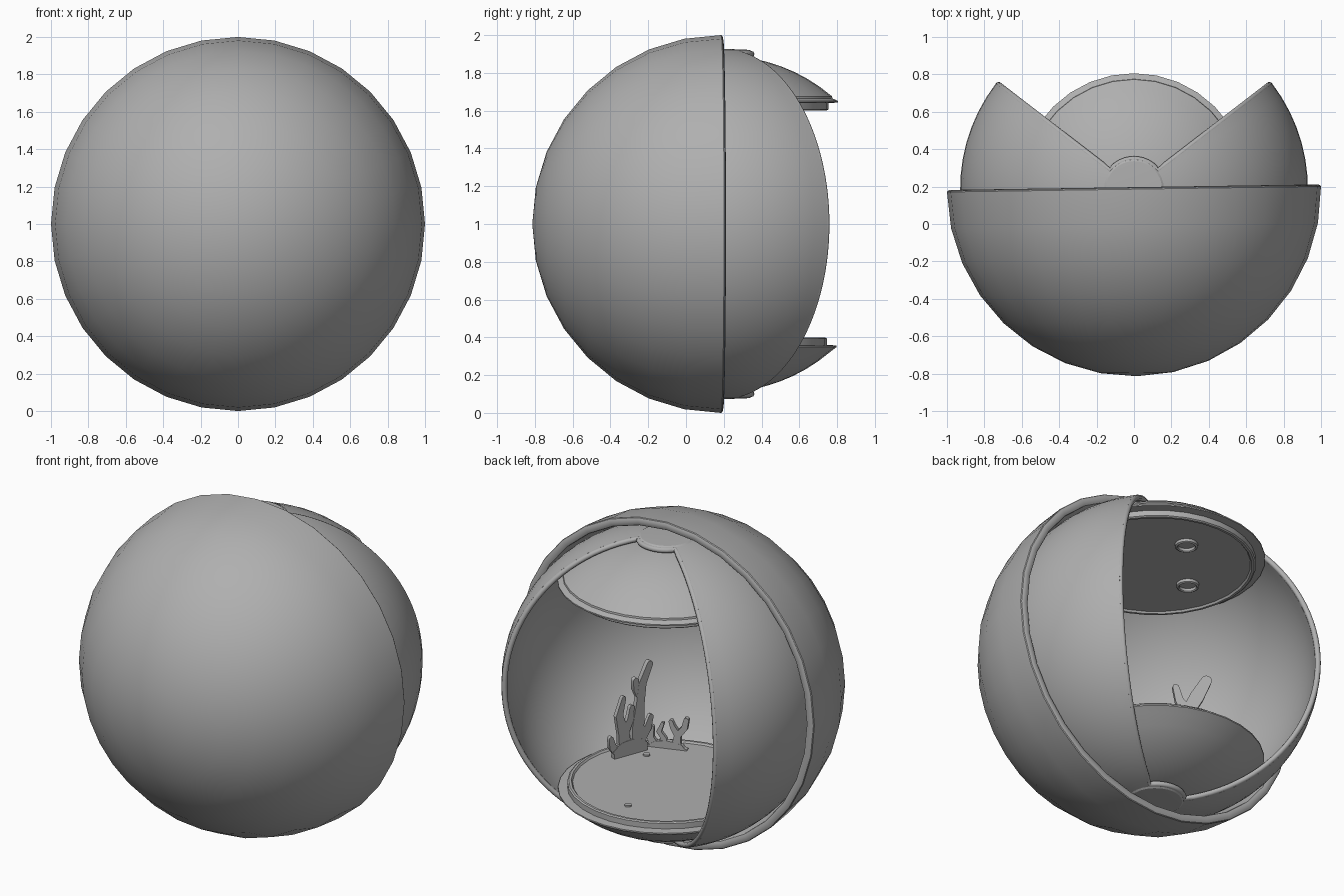
import bpy, bmesh
from math import sin, cos, pi, radians, asin
from mathutils import Vector, Matrix

if "Cube" in bpy.data.objects:
    bpy.data.objects.remove(bpy.data.objects["Cube"])

C = Vector((0, 0.186, 1.0))      # common centre of all shells
OPEN = radians(37.6)             # opening edge angle measured from the x axis
GREY = bpy.data.materials.new("mid_grey")
GREY.diffuse_color = (0.43, 0.43, 0.43, 1)
GREY.use_nodes = True
GREY.node_tree.nodes["Principled BSDF"].inputs["Base Color"].default_value = GREY.diffuse_color


def finish(name, bm, loc=C, rot=(0, 0, 0), angle=30):
    bmesh.ops.remove_doubles(bm, verts=bm.verts, dist=1e-5)
    bmesh.ops.recalc_face_normals(bm, faces=bm.faces)
    me = bpy.data.meshes.new(name)
    bm.to_mesh(me)
    bm.free()
    me.materials.append(GREY)
    ob = bpy.data.objects.new(name, me)
    bpy.context.collection.objects.link(ob)
    ob.location, ob.rotation_euler = loc, rot
    bpy.ops.object.select_all(action='DESELECT')
    ob.select_set(True)
    bpy.context.view_layer.objects.active = ob
    bpy.ops.object.shade_smooth_by_angle(angle=radians(angle))
    return ob


def lathe(bm, prof, segs=32, start=0.0, sweep=2 * pi, closed=False):
    """Turn an (r, z) profile about z; a partial sweep gets end caps."""
    full = sweep > 2 * pi - 1e-6
    rings = []
    for i in range(segs if full else segs + 1):
        a = start + sweep * i / segs
        rings.append([bm.verts.new((r * cos(a), r * sin(a), z)) for r, z in prof])
    n = len(prof)
    for i in range(segs):
        A, B = rings[i], rings[(i + 1) % len(rings)]
        for j in range(n if closed else n - 1):
            k = (j + 1) % n
            quad = [A[j], B[j], B[k], A[k]]
            if prof[j][0] < 1e-6:
                quad = [A[j], B[k], A[k]]
            elif prof[k][0] < 1e-6:
                quad = [A[j], B[j], A[k]]
            bm.faces.new(quad)
    if not full:
        bm.faces.new(rings[0])
        bm.faces.new(rings[-1])


def arc(r, a0, a1, n):
    """Points on a circle, angle measured from the pole."""
    return [(r * sin(a0 + (a1 - a0) * i / n), r * cos(a0 + (a1 - a0) * i / n))
            for i in range(n + 1)]


# Front half shell, turned about the y axis, with a rounded rim
bm = bmesh.new()
rim = [(0.975 + 0.025 * cos(t), -0.011 * sin(t)) for t in [pi * i / 6 for i in range(1, 6)]]
prof = arc(1.0, 0, pi / 2, 8) + rim + arc(0.95, pi / 2, 0, 8)
prof[0] = (0, 1.0)
prof[-1] = (0, 0.95)
lathe(bm, prof)
bmesh.ops.rotate(bm, verts=bm.verts, matrix=Matrix.Rotation(pi / 2, 3, 'X'))
finish("front_half_shell", bm, rot=(0, 0, 0.015))

# Inner shell with a wedge opening at the back
bm = bmesh.new()
a0 = asin(0.13 / 0.93)
prof = arc(0.93, a0, pi - a0, 32) + arc(0.898, pi - a0, a0, 32)
lathe(bm, prof, segs=46, start=pi - OPEN, sweep=pi + 2 * OPEN, closed=True)
finish("inner_shell", bm)

# Round hub plates at the two poles of the inner shell
for name, s in (("upper_hub", 1), ("lower_hub", -1)):
    bm = bmesh.new()
    lathe(bm, [(0, 0.928 * s), (0.15, 0.922 * s), (0.165, 0.912 * s),
               (0.165, 0.895 * s), (0.15, 0.887 * s), (0, 0.889 * s)])
    finish(name, bm)

# Bead that follows the edge of the opening
ph = asin(0.16 / 0.914)
path = [(OPEN, ph + (pi - 2 * ph) * i / 48) for i in range(49)]
path += [(OPEN + (pi - 2 * OPEN) * i / 12, pi - ph) for i in range(1, 12)]
path += [(pi - az, pi - t) for az, t in path[:49]]
path += [(pi - OPEN - (pi - 2 * OPEN) * i / 12, ph) for i in range(1, 12)]
cu = bpy.data.curves.new("opening_bead", 'CURVE')
cu.dimensions = '3D'
cu.bevel_depth = 0.0165
cu.bevel_resolution = 2
sp = cu.splines.new('POLY')
sp.points.add(len(path) - 1)
for p, (az, t) in zip(sp.points, path):
    p.co = (0.914 * sin(t) * cos(az), 0.914 * sin(t) * sin(az), 0.914 * cos(t), 1)
sp.use_cyclic_u = True
cu.materials.append(GREY)
bead = bpy.data.objects.new("opening_bead", cu)
bead.location = C
bpy.context.collection.objects.link(bead)
bpy.ops.object.select_all(action='DESELECT')
bead.select_set(True)
bpy.context.view_layer.objects.active = bead
bpy.ops.object.convert(target='MESH')
bpy.ops.object.shade_smooth_by_angle(angle=radians(50))

# Ceiling dome (with a stepped lip) and floor bowl: the same turned solid, mirrored
for name, s, lip, dy in (("ceiling_dome", 1, [(0.581, 0.665)], 0.008),
                         ("floor_bowl", -1, [], 0.0)):
    bm = bmesh.new()
    prof = arc(0.89, 0, asin(0.579 / 0.89), 8)
    prof[0] = (0, 0.89)
    prof += lip + [(0.612, 0.651), (0.612, 0.643), (0.56, 0.64), (0.56, 0.607), (0.552, 0.601),
                   (0.538, 0.601), (0.53, 0.612), (0, 0.612)]
    lathe(bm, [(r, z * s) for r, z in prof])
    finish(name, bm, C + Vector((0, dy, 0)))

# Three ring sockets under the ceiling
for i, (x, y) in enumerate([(0.015, 0.29), (-0.28, -0.05), (0.28, -0.05)]):
    bm = bmesh.new()
    lathe(bm, [(0.064, 0.615), (0.064, 0.595), (0.054, 0.59), (0.048, 0.595), (0.048, 0.615)], 24)
    finish("ceiling_socket_%d" % i, bm, C + Vector((x, y, 0)))

# Three small pegs on the floor
for i, (x, y) in enumerate([(0, 0.38), (0.3, -0.23), (-0.3, -0.23)]):
    bm = bmesh.new()
    lathe(bm, [(0.02, -0.615), (0.02, -0.603), (0, -0.603)], 16)
    finish("floor_peg_%d" % i, bm, C + Vector((x, y, 0)))


# Flat coral plates: tapered round-tipped strips, points are (u, height, half width)
def coral(name, x, y, ang, branches, thick=0.03):
    bm = bmesh.new()
    for n, br in enumerate(branches):
        pts = [Vector((u, v)) for u, v, w in br]
        left, right = [], []
        for i, p in enumerate(pts):
            d = (pts[min(i + 1, len(pts) - 1)] - pts[max(i - 1, 0)]).normalized()
            nrm = Vector((-d.y, d.x)) * br[i][2]
            left.append(p + nrm)
            right.append(p - nrm)
        cap = min(br[-1][2], 0.035)
        tip = [pts[-1] + nrm * cos(t) + d * cap * sin(t)
               for t in [pi * k / 6 for k in range(1, 6)]]
        h = thick / 2 - 0.0007 * n
        f = bm.faces.new([bm.verts.new((q.x, -h, q.y)) for q in left + tip + right[::-1]])
        ex = bmesh.ops.extrude_face_region(bm, geom=[f], use_keep_orig=True)
        bmesh.ops.translate(bm, vec=(0, 2 * h, 0),
                            verts=[g for g in ex['geom'] if isinstance(g, bmesh.types.BMVert)])
    finish(name, bm, C + Vector((x, y, -0.615)), (0, 0, radians(ang)))


tall = [
    [(0, 0, 0.11), (0, 0.05, 0.115), (0, 0.06, 0.1)],
    [(0.06, 0.0, 0.05), (0.05, 0.16, 0.04), (0.065, 0.3, 0.028), (0.08, 0.42, 0.026), (0.13, 0.53, 0.02)],
    [(0.07, 0.34, 0.024), (0.04, 0.4, 0.02), (0.035, 0.45, 0.017)],
    [(-0.03, 0.0, 0.045), (-0.045, 0.14, 0.035), (-0.075, 0.26, 0.024), (-0.045, 0.36, 0.014)],
    [(-0.04, 0.14, 0.028), (0.0, 0.22, 0.022), (0.01, 0.29, 0.015)],
    [(-0.07, 0.02, 0.03), (-0.12, 0.08, 0.022), (-0.13, 0.13, 0.015)],
    [(0.06, 0.06, 0.035), (0.12, 0.14, 0.025), (0.14, 0.2, 0.016)],
]
small = [
    [(0, 0, 0.115), (0, 0.01, 0.115), (0, 0.015, 0.1)],
    [(0.05, 0, 0.03), (0.06, 0.09, 0.02), (0.1, 0.14, 0.018), (0.11, 0.19, 0.015)],
    [(0.06, 0.09, 0.02), (0.03, 0.14, 0.015), (0.02, 0.17, 0.012)],
    [(-0.07, 0, 0.03), (-0.1, 0.06, 0.02), (-0.09, 0.12, 0.012)],
    [(-0.05, 0, 0.025), (-0.02, 0.06, 0.018), (-0.05, 0.1, 0.015), (-0.03, 0.15, 0.01)],
]
fork = [
    [(0, 0, 0.09), (0, 0.04, 0.09), (0, 0.05, 0.06)],
    [(0, 0, 0.05), (0, 0.25, 0.04), (-0.01, 0.5, 0.036), (-0.06, 0.6, 0.04), (-0.115, 0.71, 0.03)],
    [(0, 0.5, 0.036), (0.04, 0.57, 0.024), (0.06, 0.65, 0.018)],
]
coral("tall_coral", 0.39, -0.19, 249, tall)
coral("small_coral", 0.26, -0.38, 199, small)
coral("forked_coral", -0.385, -0.19, -30, fork)
